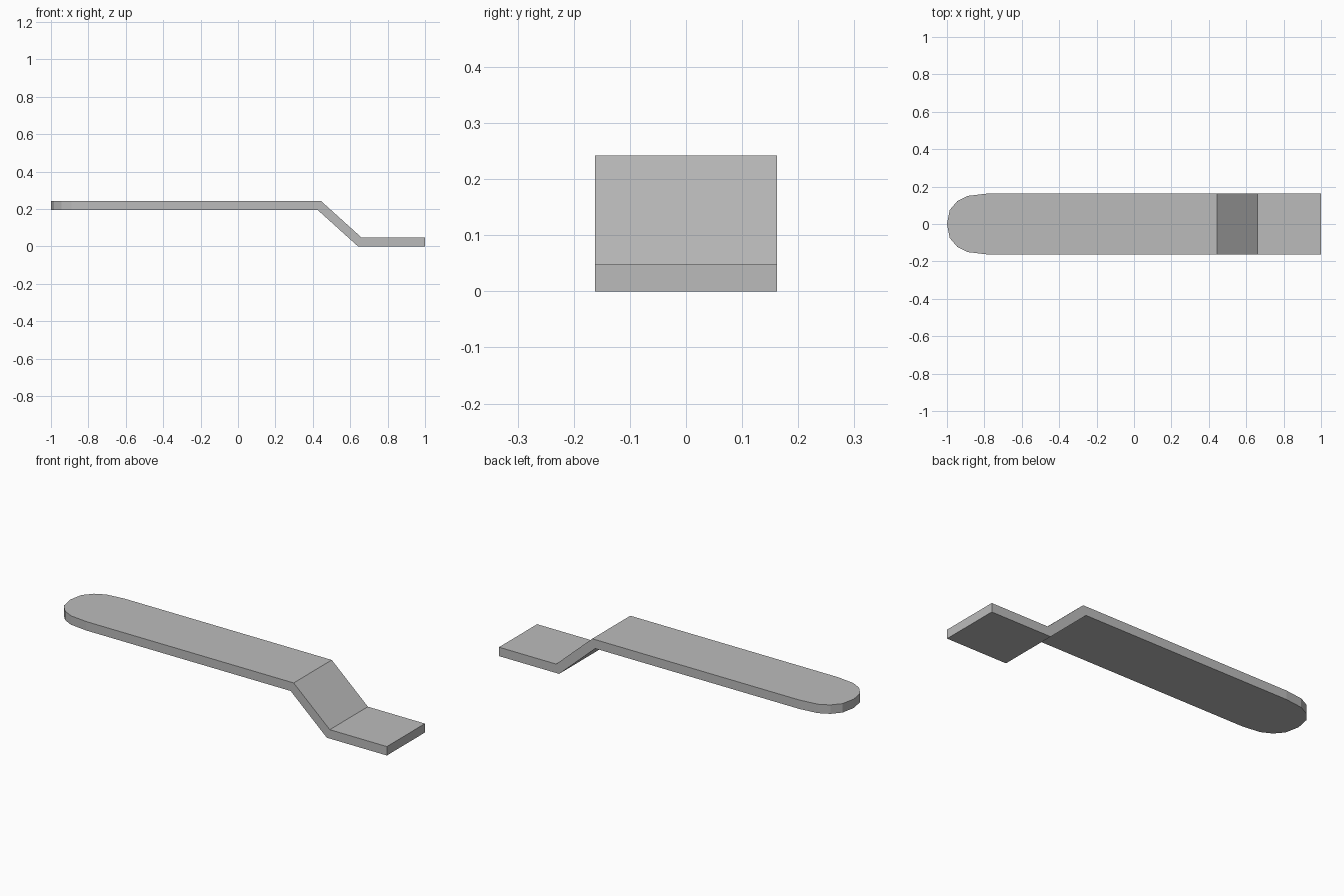
import bpy
import bmesh

cube = bpy.data.objects.get("Cube")
if cube:
    bpy.data.objects.remove(cube)

HALF_WIDTH = 0.162
THICKNESS = 0.048
TOP = 0.242
BEND_SHIFT = 0.018  # how far the underside of each bend sits back

# Plain grey metal
grey = bpy.data.materials.new("grey metal")
grey.use_nodes = True
colour = (0.5, 0.5, 0.5, 1)
grey.diffuse_color = colour
grey.node_tree.nodes["Principled BSDF"].inputs["Base Color"].default_value = colour

bm = bmesh.new()


def across(x, z):
    """Pair of points across the strip, front then back."""
    return [bm.verts.new((x, side * HALF_WIDTH, z)) for side in (-1, 1)]


# Upper surface: rounded handle, sloping step, low foot
upper_bend = across(0.445, TOP)
lower_bend = across(0.66, THICKNESS)
foot_end = across(1, THICKNESS)
curve = [(-0.79, HALF_WIDTH), (-0.89, 0.15), (-0.945, 0.122), (-0.985, 0.075)]
outline = curve + [(-1, 0)] + [(x, -y) for x, y in reversed(curve)]
rounded_end = [bm.verts.new((x, y, TOP)) for x, y in outline]

bm.faces.new(upper_bend + rounded_end)
for a, b in ((upper_bend, lower_bend), (lower_bend, foot_end)):
    bm.faces.new((a[0], b[0], b[1], a[1]))

# Thicken downwards, keeping the step as thick as the flats
bend_xs = [upper_bend[0].co.x, lower_bend[0].co.x]
result = bmesh.ops.extrude_face_region(bm, geom=bm.faces[:], use_keep_orig=True)
for v in result["geom"]:
    if isinstance(v, bmesh.types.BMVert):
        if any(abs(v.co.x - x) < 0.001 for x in bend_xs):
            v.co.x -= BEND_SHIFT
        v.co.z -= THICKNESS
bmesh.ops.recalc_face_normals(bm, faces=bm.faces[:])

mesh = bpy.data.meshes.new("cranked_handle")
bm.to_mesh(mesh)
bm.free()
mesh.materials.append(grey)
handle = bpy.data.objects.new("cranked_handle", mesh)
bpy.context.collection.objects.link(handle)
